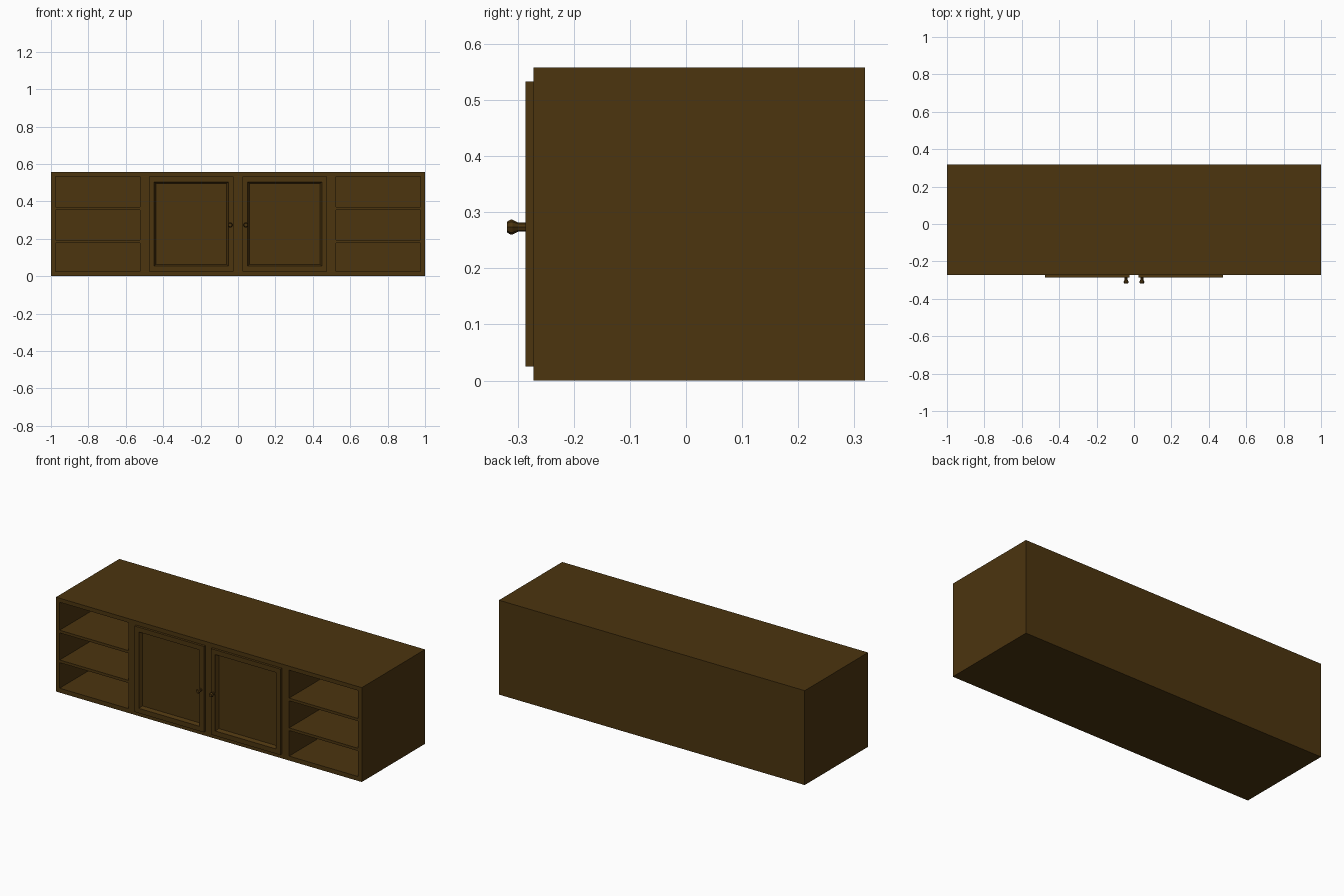
import bpy, bmesh, math
from mathutils import Matrix, Vector

if "Cube" in bpy.data.objects:
    bpy.data.objects.remove(bpy.data.objects["Cube"])

wood = bpy.data.materials.new("dark_brown_wood")
wood.diffuse_color = (0.072, 0.035, 0.0048, 1)
wood.use_nodes = True
wood.node_tree.nodes["Principled BSDF"].inputs["Base Color"].default_value = wood.diffuse_color

FRONT, BACK, TOP = -0.272, 0.319, 0.558


def add_box(bm, lo, hi):
    lo, hi = Vector(lo), Vector(hi)
    m = Matrix.Translation((lo + hi) / 2) @ Matrix.Diagonal((*(hi - lo), 1))
    return bmesh.ops.create_cube(bm, size=1, matrix=m)["verts"]


def make(name, bm):
    bmesh.ops.recalc_face_normals(bm, faces=bm.faces)
    me = bpy.data.meshes.new(name)
    bm.to_mesh(me)
    bm.free()
    me.materials.append(wood)
    ob = bpy.data.objects.new(name, me)
    bpy.context.collection.objects.link(ob)
    return ob


# Cabinet body
bm = bmesh.new()
add_box(bm, (-1, FRONT, 0), (1, BACK, TOP))
body = make("cabinet_body", bm)

# Cutter: three open shelves at each end and a pocket behind each door
bm = bmesh.new()
for s in (-1, 1):
    xs = sorted((s * 0.525, s * 0.976))
    for z0, z1 in ((0.026, 0.177), (0.193, 0.353), (0.369, 0.534)):
        add_box(bm, (xs[0], FRONT - 0.05, z0), (xs[1], BACK - 0.022, z1))
    xs = sorted((s * 0.05, s * 0.45))
    add_box(bm, (xs[0], FRONT - 0.05, 0.05), (xs[1], FRONT + 0.05, 0.508))
cutter = make("opening_cutter", bm)
cutter.hide_render = True
mod = body.modifiers.new("openings", 'BOOLEAN')
mod.operation = 'DIFFERENCE'
mod.solver = 'EXACT'
mod.object = cutter
bpy.context.view_layer.objects.active = body
bpy.ops.object.modifier_apply(modifier=mod.name)
bpy.data.objects.remove(cutter)

for s, side in ((-1, "left"), (1, "right")):
    # Door plate with a bevelled, recessed panel
    bm = bmesh.new()
    xs = sorted((s * 0.023, s * 0.477))
    add_box(bm, (xs[0], -0.286, 0.025), (xs[1], FRONT, 0.533))
    bm.normal_update()
    face = min(bm.faces, key=lambda f: f.calc_center_median().y)
    back = max(bm.faces, key=lambda f: f.calc_center_median().y)
    bmesh.ops.inset_region(bm, faces=[face], thickness=0.040)
    # step, slope and flat panel
    bmesh.ops.inset_region(bm, faces=[face], thickness=0.002, depth=-0.006)
    bmesh.ops.inset_region(bm, faces=[face], thickness=0.011, depth=-0.014)
    bmesh.ops.delete(bm, geom=[back], context='FACES_ONLY')
    make(side + "_door", bm)

    # Turned knob, eight sided
    bm = bmesh.new()
    rings = []
    n = 8
    for y, r in ((-0.284, 0.008), (-0.299, 0.008), (-0.304, 0.0105),
                 (-0.309, 0.0132), (-0.313, 0.0132), (-0.319, 0.0095)):
        rings.append([bm.verts.new((s * 0.042 + r * math.cos(2 * math.pi * i / n), y,
                                    0.2735 + r * math.sin(2 * math.pi * i / n)))
                      for i in range(n)])
    for a, b in zip(rings, rings[1:]):
        for i in range(n):
            j = (i + 1) % n
            bm.faces.new((a[i], a[j], b[j], b[i]))
    bm.faces.new(rings[-1])
    bm.faces.new(rings[0])
    make(side + "_knob", bm)
